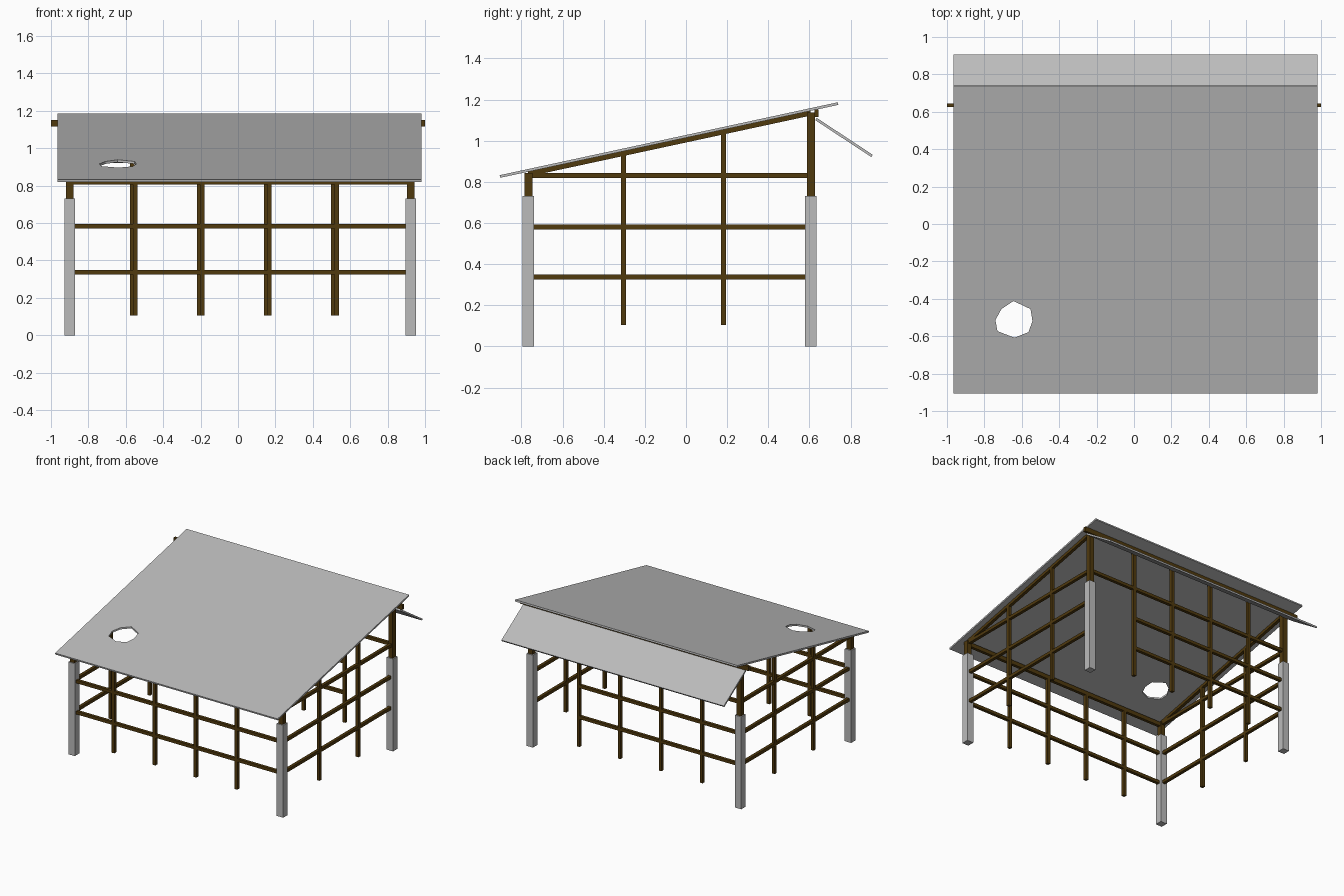
import bpy, bmesh, math
from mathutils import Vector, Matrix

if "Cube" in bpy.data.objects:
    bpy.data.objects.remove(bpy.data.objects["Cube"])

wood = bpy.data.materials.new("dark_wood")
wood.diffuse_color = (0.08, 0.041, 0.004, 1)
wood.use_nodes = True
wood.node_tree.nodes["Principled BSDF"].inputs["Base Color"].default_value = wood.diffuse_color
grey = bpy.data.materials.new("mid_grey")
grey.diffuse_color = (0.5, 0.5, 0.5, 1)
grey.use_nodes = True
grey.node_tree.nodes["Principled BSDF"].inputs["Base Color"].default_value = grey.diffuse_color


def add_object(name, bm, mat=None):
    bmesh.ops.recalc_face_normals(bm, faces=bm.faces)
    mesh = bpy.data.meshes.new(name)
    bm.to_mesh(mesh)
    bm.free()
    obj = bpy.data.objects.new(name, mesh)
    bpy.context.collection.objects.link(obj)
    if mat:
        mesh.materials.append(mat)
    return obj


def box(name, lo, hi, mat=wood):
    lo, hi = Vector(lo), Vector(hi)
    bm = bmesh.new()
    bmesh.ops.create_cube(bm, size=1, matrix=Matrix.Translation((lo + hi) / 2)
                          @ Matrix.Diagonal((*(hi - lo), 1)))
    return add_object(name, bm, mat)


def sloped(name, x0, x1, a, b, thick, mat=grey):
    """Slab across x0..x1 whose side profile runs from a to b in (y, z)."""
    dy, dz = b[0] - a[0], b[1] - a[1]
    bm = bmesh.new()
    bmesh.ops.create_cube(bm, size=1, matrix=Matrix.Translation(((x0 + x1) / 2, (a[0] + b[0]) / 2, (a[1] + b[1]) / 2))
                          @ Matrix.Rotation(math.atan2(dz, dy), 4, 'X')
                          @ Matrix.Diagonal((x1 - x0, math.hypot(dy, dz), thick, 1)))
    return add_object(name, bm, mat)


LEFT, RIGHT, FRONT, BACK = -0.90, 0.923, -0.766, 0.607
T = 0.012   # half thickness of rails and studs
P = 0.028   # half width of masonry posts
W = 0.0195  # half width of timber posts


def roof_z(y):
    return 0.826 + (y + 0.904) * 0.2156


# Corner posts: masonry base with timber top
for xn, x in (("left", LEFT), ("right", RIGHT)):
    for yn, y, top in (("front", FRONT, 0.842), ("back", BACK, 1.138)):
        box(f"{yn}_{xn}_post_base", (x - P, y - P, 0), (x + P, y + P, 0.73), grey)
        box(f"{yn}_{xn}_post_top", (x - W, y - W, 0.73), (x + W, y + W, top))

# Side walls: rails, studs and sloping rafters
for xn, x in (("left", LEFT), ("right", RIGHT)):
    for z, gap in ((0.337, P), (0.581, P), (0.831, W)):
        box(f"{xn}_rail", (x - T, FRONT + gap, z - T), (x + T, BACK - gap, z + T))
    for y in (-0.304, 0.182):
        box(f"{xn}_stud", (x - T, y - T, 0.105), (x + T, y + T, roof_z(y) - 0.018))
    sloped(f"{xn}_rafter", x - T, x + T, (FRONT, roof_z(FRONT) - 0.018),
           (BACK, roof_z(BACK) - 0.018), 0.023, wood)

# Front and back walls; the back leaves a doorway at its right end
for i in range(4):
    x = -0.549 + 0.3587 * i
    box("front_stud", (x - T, FRONT - T, 0.105), (x + T, FRONT + T, 0.82))
    x -= 0.017
    box("back_stud", (x - T, BACK - T, 0.105), (x + T, BACK + T, 1.13))
for z in (0.337, 0.583):
    box("front_rail", (LEFT + P, FRONT - T, z - T), (RIGHT - P, FRONT + T, z + T))
    box("back_rail", (LEFT + P, BACK - T, z - T), (0.51, BACK + T, z + T))
box("back_header_rail", (LEFT + W, BACK - T, 0.819), (RIGHT - W, BACK + T, 0.843))
box("front_top_beam", (LEFT + W, FRONT - T, 0.806), (RIGHT - W, FRONT + T, 0.838))
box("ridge_beam", (-1, 0.625, 1.115), (1, 0.645, 1.152))

# Roof panels
roof = sloped("main_roof", -0.966, 0.98, (-0.904, roof_z(-0.904)), (0.739, roof_z(0.739)), 0.013)
sloped("back_roof", -0.966, 0.98, (0.632, 1.105), (0.904, 0.926), 0.013)

# Ragged eight-sided hole in the main roof
hole = [(-.644, -.412), (-.553, -.455), (-.543, -.519), (-.564, -.578),
        (-.639, -.608), (-.73, -.573), (-.741, -.514), (-.709, -.455)]
bm = bmesh.new()
face = bm.faces.new([bm.verts.new((x, y, 0.7)) for x, y in hole])
up = bmesh.ops.extrude_face_region(bm, geom=[face])
bmesh.ops.translate(bm, vec=(0, 0, 0.5), verts=[v for v in up["geom"] if isinstance(v, bmesh.types.BMVert)])
cutter = add_object("roof_hole_cutter", bm, grey)
cutter.hide_render = True
mod = roof.modifiers.new("hole", 'BOOLEAN')
mod.operation, mod.solver, mod.object = 'DIFFERENCE', 'EXACT', cutter
bpy.context.view_layer.objects.active = roof
bpy.ops.object.modifier_apply(modifier="hole")
bpy.data.objects.remove(cutter)
